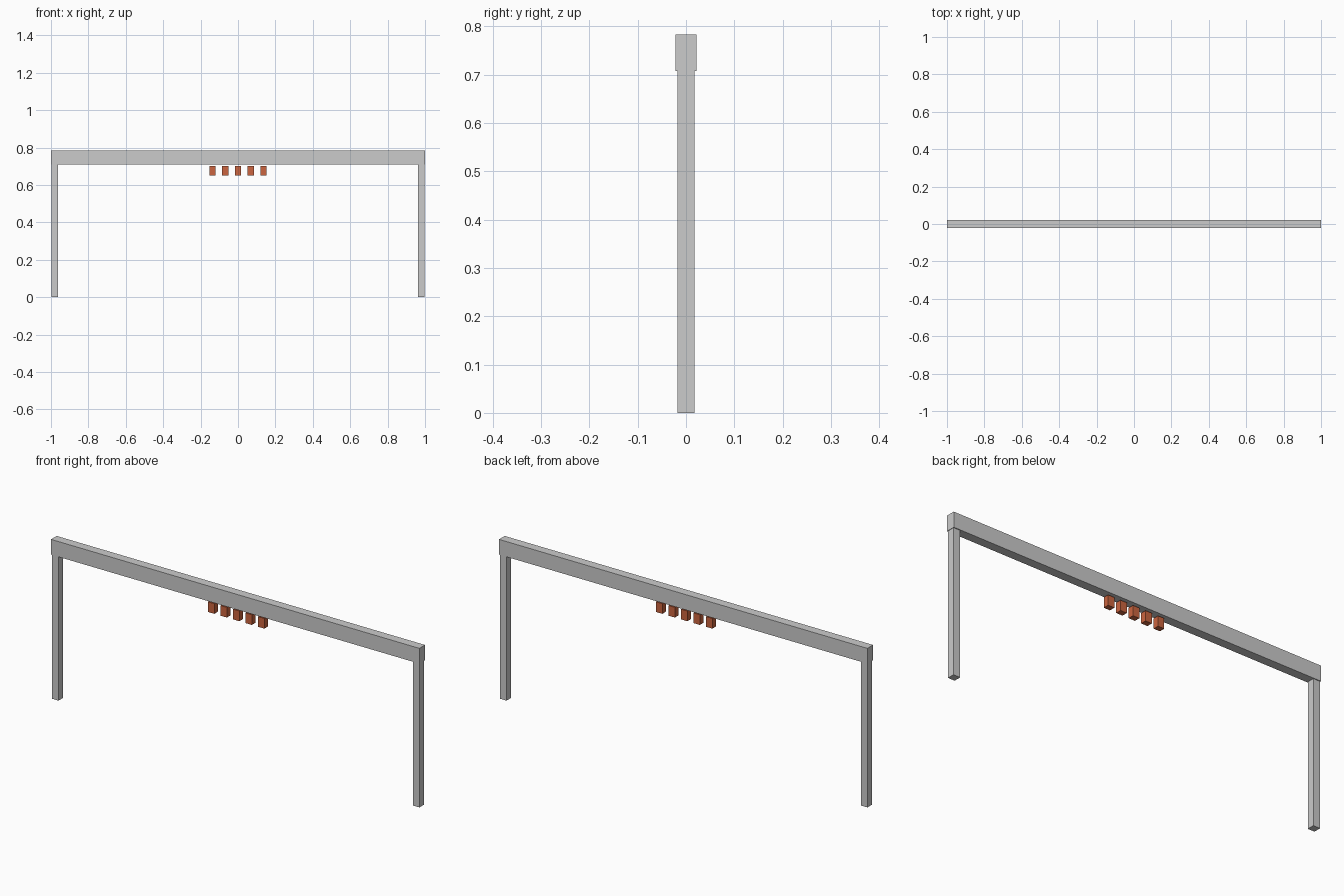
import bpy
import bmesh

if "Cube" in bpy.data.objects:
    bpy.data.objects.remove(bpy.data.objects["Cube"])

def box(name, x, z0, z1, w, d, mat=None):
    bm = bmesh.new()
    bmesh.ops.create_cube(bm, size=1)
    bmesh.ops.scale(bm, vec=(w, d, z1 - z0), verts=bm.verts)
    bmesh.ops.translate(bm, vec=(x, 0, (z0 + z1) / 2), verts=bm.verts)
    me = bpy.data.meshes.new(name)
    bm.to_mesh(me)
    bm.free()
    ob = bpy.data.objects.new(name, me)
    bpy.context.collection.objects.link(ob)
    if mat:
        me.materials.append(mat)
    return ob

rust = bpy.data.materials.new("rust_orange")
rust.diffuse_color = (0.60, 0.13, 0.05, 1)
rust.use_nodes = True
rust.node_tree.nodes["Principled BSDF"].inputs["Base Color"].default_value = rust.diffuse_color

# Top beam
box("top_beam", 0, 0.708, 0.783, 2.0, 0.044)

# End posts
for side, x in (("left", -0.98), ("right", 0.98)):
    box(side + "_post", x, 0, 0.71, 0.036, 0.036)

# Row of small blocks hanging just under the beam
for i in range(-2, 3):
    box(f"hanging_block_{i + 3}", i * 0.068, 0.65, 0.70, 0.034, 0.028, rust)
